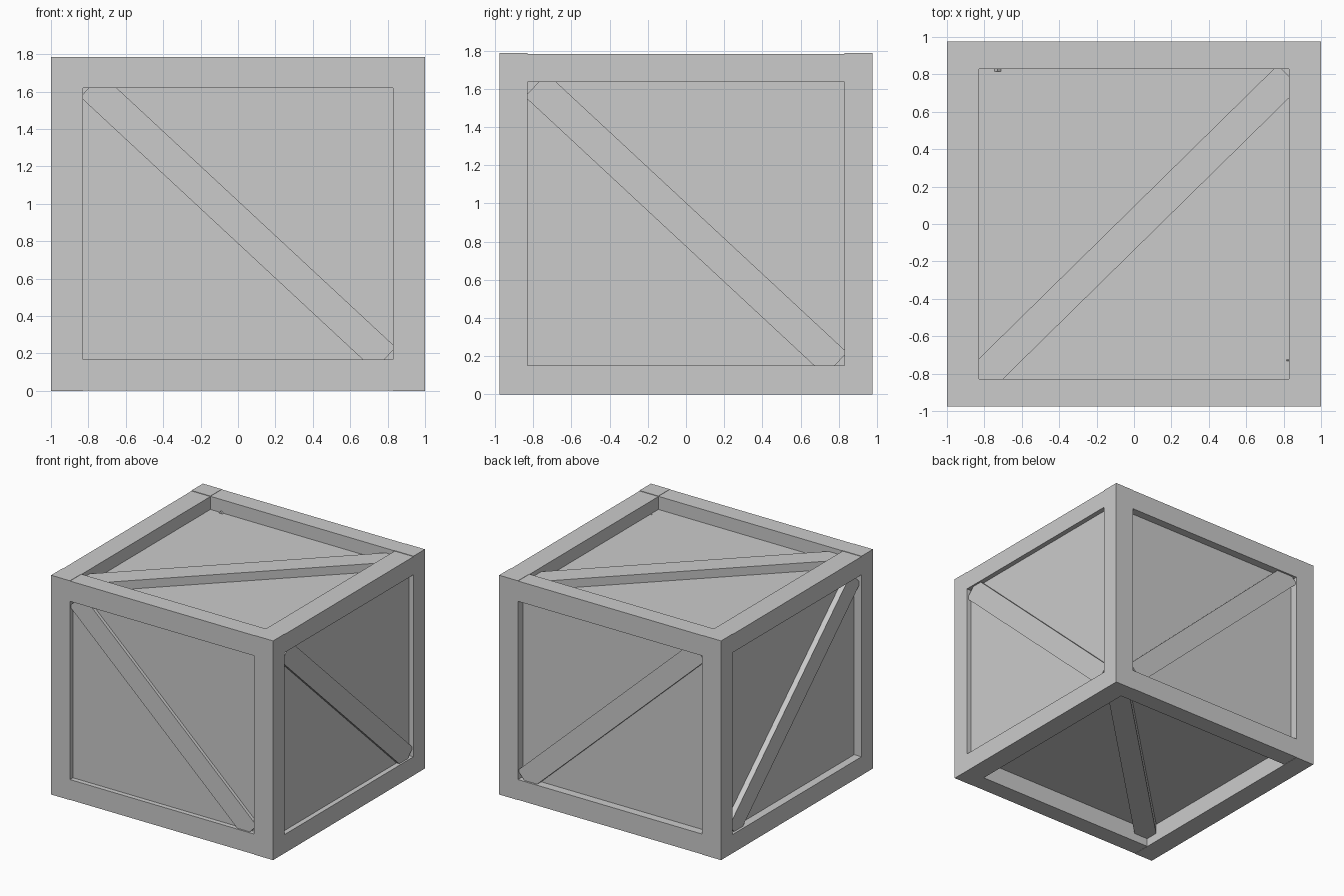
import bpy
from math import radians
from mathutils import Matrix, Vector

if "Cube" in bpy.data.objects:
    bpy.data.objects.remove(bpy.data.objects["Cube"])

X, Y, H = 1.0, 0.977, 1.786      # outer half sizes and height
IN = 0.83                        # half width of the openings
RX, RY = 0.167, 0.152            # rail heights along x and along y


def box(name, lo, hi, rot=None):
    """Box between two corners, optionally turned about its centre."""
    lo, hi = Vector(lo), Vector(hi)
    bpy.ops.mesh.primitive_cube_add(size=1)
    ob = bpy.context.object
    ob.name = name
    m = Matrix.Diagonal((*(hi - lo), 1))
    if rot:
        m = Matrix.Rotation(radians(rot[0]), 4, rot[1]) @ m
    ob.data.transform(m)
    ob.location = (lo + hi) / 2
    return ob


# Inner box that forms the recessed panels
box("inner_panels", (-0.935, -0.938, 0.15), (0.96, 0.91, 1.677))

# Corner posts
for sx in (-1, 1):
    for sy in (-1, 1):
        xs = sorted((sx * IN, sx * X))
        ys = sorted((sy * IN, sy * Y))
        box("corner_post", (xs[0], ys[0], 0), (xs[1], ys[1], H))

# Horizontal rails at the bottom and the top
for s in (-1, 1):
    ys = sorted((s * IN, s * Y))
    xs = sorted((s * IN, s * X))
    for z0, z1 in ((0.002, RX), (H - RX, H - 0.002)):
        box("rail_along_x", (-IN, ys[0], z0), (IN, ys[1], z1))
    for z0, z1 in ((0, RY), (H - RY, H - 0.004)):
        box("rail_along_y", (xs[0], -IN, z0), (xs[1], IN, z1))

# Diagonal braces, one per face
L, W = 1.073, 0.084              # half length and half width
ZF, ZS = 0.902, 0.889            # centre heights on front/back and sides
for name, y0, y1 in (("front_brace", -0.964, -0.84), ("back_brace", 0.815, 0.962)):
    box(name, (-L, y0, ZF - W), (L, y1, ZF + W), (42.9, 'Y'))
for name, x0, x1 in (("right_brace", 0.815, 0.985), ("left_brace", -0.98, -0.84)):
    box(name, (x0, -L, ZS - W), (x1, L, ZS + W), (-42.9, 'X'))
for name, z0, z1 in (("top_brace", 1.63, 1.746), ("bottom_brace", 0.07, 0.19)):
    box(name, (-1.16, -0.023 - W, z0), (1.16, -0.023 + W, z1), (44.5, 'Z'))
